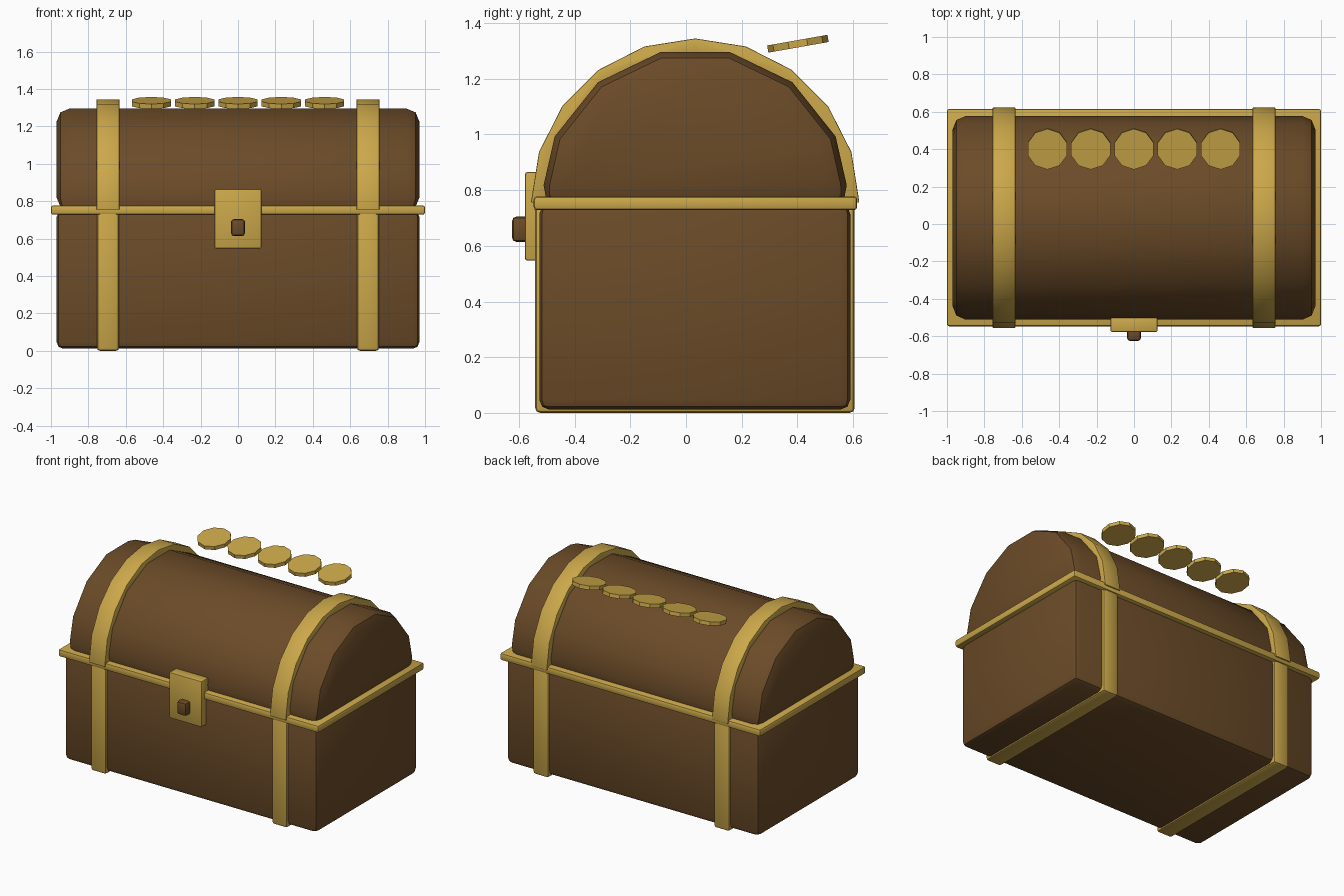
import bpy, math

if "Cube" in bpy.data.objects:
    bpy.data.objects.remove(bpy.data.objects["Cube"])

CY = 0.033  # depth centre of chest body


def material(name, rgb):
    m = bpy.data.materials.new(name)
    m.diffuse_color = (*rgb, 1)
    m.use_nodes = True
    m.node_tree.nodes["Principled BSDF"].inputs["Base Color"].default_value = m.diffuse_color
    return m


WOOD = material("brown wood", (0.147, 0.070, 0.021))
GOLD = material("gold metal", (0.60, 0.39, 0.068))


def finish(ob, name, mat, bevel=0, segments=2, smooth=True):
    ob.name = name
    ob.data.materials.append(mat)
    bpy.ops.object.select_all(action='DESELECT')
    bpy.context.view_layer.objects.active = ob
    ob.select_set(True)
    if bevel:
        b = ob.modifiers.new("bevel", 'BEVEL')
        b.width, b.segments = bevel, segments
        b.limit_method, b.angle_limit = 'ANGLE', math.radians(50)
        bpy.ops.object.modifier_apply(modifier="bevel")
    if smooth:
        bpy.ops.object.shade_smooth_by_angle(angle=math.radians(40))
    return ob


def box(name, lo, hi, mat, bevel):
    bpy.ops.mesh.primitive_cube_add(size=1)
    ob = bpy.context.object
    for v in ob.data.vertices:
        v.co = [l + (c + 0.5) * (h - l) for l, h, c in zip(lo, hi, v.co)]
    return finish(ob, name, mat, bevel)


def arc(radius, z, n):
    return [(CY + radius * math.cos(math.pi * i / n), z + radius * math.sin(math.pi * i / n))
            for i in range(n + 1)]


def prism(name, faces_yz, x0, x1, mat, bevel):
    """Extrude a closed y-z outline along x."""
    n = len(faces_yz)
    verts = [(x, y, z) for x in (x0, x1) for y, z in faces_yz]
    faces = [tuple(range(n))[::-1], tuple(range(n, 2 * n))]
    faces += [(i, (i + 1) % n, n + (i + 1) % n, n + i) for i in range(n)]
    me = bpy.data.meshes.new(name)
    me.from_pydata(verts, [], faces)
    ob = bpy.data.objects.new(name, me)
    bpy.context.collection.objects.link(ob)
    return finish(ob, name, mat, bevel)


# Chest body, rim and domed lid
box("chest_body", (-0.97, -0.527, 0.012), (0.97, 0.59, 0.75), WOOD, 0.035)
box("rim", (-1, -0.547, 0.728), (1, 0.615, 0.778), GOLD, 0.012)
prism("domed_lid", arc(0.56, 0.75, 7), -0.97, 0.97, WOOD, 0.07)

# Metal straps: lower wraps and arched upper bands
for side, x in (("left", -0.695), ("right", 0.695)):
    box(side + "_lower_strap", (x - 0.06, -0.542, 0), (x + 0.06, 0.606, 0.75), GOLD, 0.018)
    outline = arc(0.59, 0.755, 10) + arc(0.53, 0.755, 10)[::-1]
    prism(side + "_lid_strap", outline, x - 0.061, x + 0.061, GOLD, 0.004)

# Lock plate and keyhole stud
box("lock_plate", (-0.125, -0.578, 0.547), (0.125, -0.5, 0.865), GOLD, 0.008)
box("keyhole_stud", (-0.037, -0.625, 0.614), (0.037, -0.55, 0.705), WOOD, 0.016)

# Row of tilted coins
for i in range(5):
    bpy.ops.mesh.primitive_cylinder_add(vertices=10, radius=0.11, depth=0.026,
                                        location=((i - 2) * 0.2315, 0.402, 1.326),
                                        rotation=(math.radians(10), 0, 0))
    finish(bpy.context.object, "coin_%d" % (i + 1), GOLD, smooth=False)
